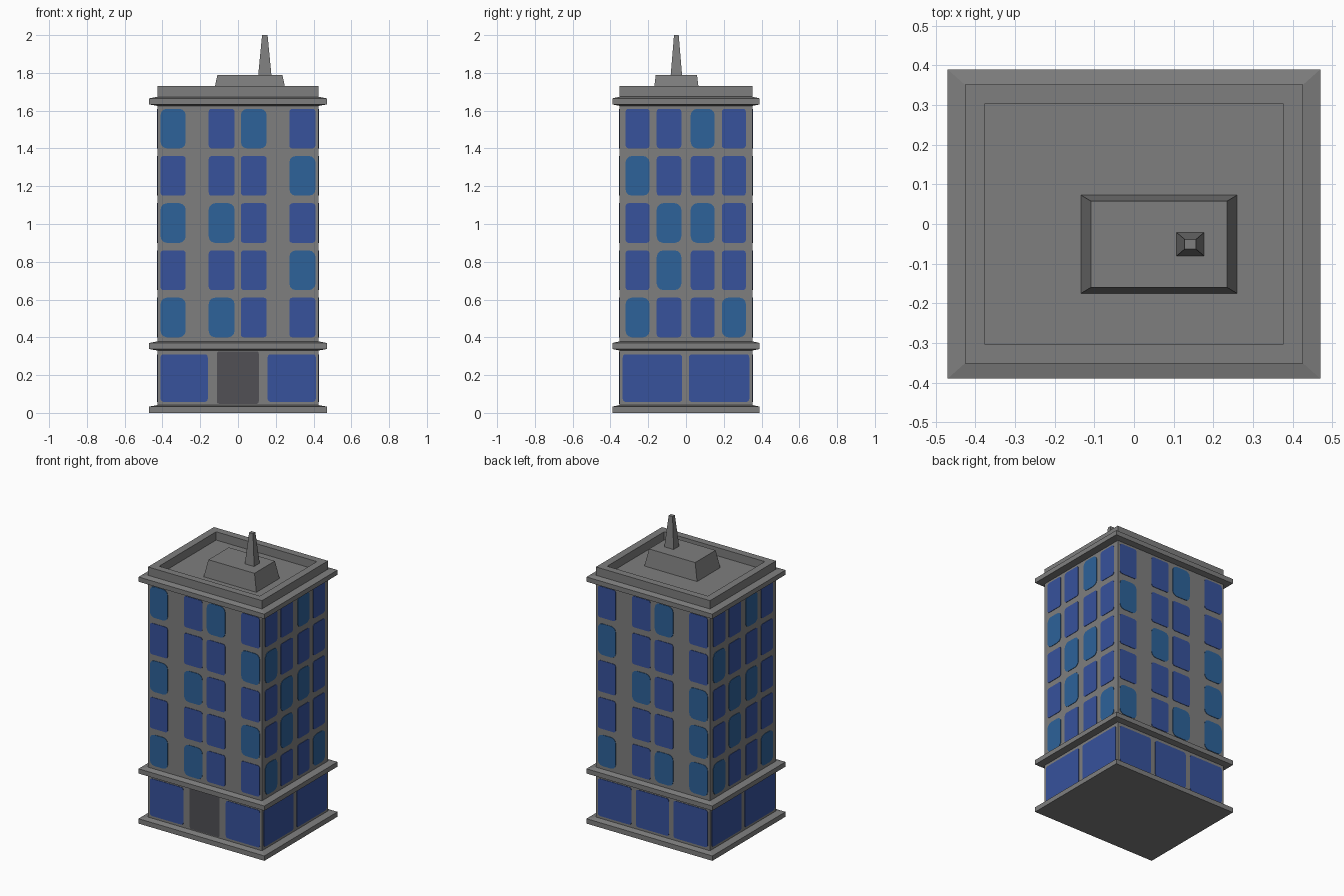
import bpy, math

if "Cube" in bpy.data.objects:
    bpy.data.objects.remove(bpy.data.objects["Cube"])


def material(name, rgb):
    m = bpy.data.materials.new(name)
    m.diffuse_color = (*rgb, 1)
    m.use_nodes = True
    m.node_tree.nodes["Principled BSDF"].inputs["Base Color"].default_value = m.diffuse_color
    return m


GREY = material("grey concrete", (0.21, 0.21, 0.21))
DARK = material("dark grey", (0.082, 0.08, 0.089))
BLUE = material("blue glass", (0.038, 0.085, 0.335))
TEAL = material("teal glass", (0.026, 0.122, 0.32))

HX, HY = 0.426, 0.352      # wall half sizes


def make(name, verts, faces, mats):
    me = bpy.data.meshes.new(name)
    me.from_pydata(verts, [], faces)
    for m in mats:
        me.materials.append(m)
    ob = bpy.data.objects.new(name, me)
    bpy.context.collection.objects.link(ob)
    return ob


def loft(name, rings, mats=(GREY,), centre=(0, 0)):
    """Stack of rectangles (half x, half y, z), capped at both ends."""
    cx, cy = centre
    verts = [(cx + sx * a, cy + sy * b, z) for a, b, z in rings
             for sx, sy in ((-1, -1), (1, -1), (1, 1), (-1, 1))]
    faces = [(3, 2, 1, 0)]
    for r in range(len(rings) - 1):
        for i in range(4):
            j = (i + 1) % 4
            faces.append((4 * r + i, 4 * r + j, 4 * r + 4 + j, 4 * r + 4 + i))
    n = 4 * len(rings) - 4
    faces.append((n, n + 1, n + 2, n + 3))
    return make(name, verts, faces, mats)


# side -> mapping of (along, out, z) to world; "along" runs left to right as seen
SIDES = {
    "front": lambda u, d, z: (u, -HY - d, z),
    "right": lambda u, d, z: (HX + d, u, z),
    "back": lambda u, d, z: (-u, HY + d, z),
    "left": lambda u, d, z: (-HX - d, -u, z),
}


def plate(name, side, u0, u1, z0, z1, radius, mat, depth=0.003):
    """Thin rounded rectangle lying on a wall."""
    outline = []
    corners = ((u1, z1, -1, -1), (u0, z1, 1, -1), (u0, z0, 1, 1), (u1, z0, -1, 1))
    for k, (u, z, su, sz) in enumerate(corners):
        for s in range(4):
            a = math.pi / 2 * (k + s / 3)
            outline.append((u + radius * (su + math.cos(a)),
                            z + radius * (sz + math.sin(a))))
    n = len(outline)
    place = SIDES[side]
    verts = [place(u, d, z) for d in (0, depth) for u, z in outline]
    faces = [tuple(range(n, 2 * n))]
    faces += [(i, (i + 1) % n, n + (i + 1) % n, n + i) for i in range(n)]
    make(name, verts, faces, [mat])


# walls with parapet and sunken dark roof
tower = loft("tower_walls", [(HX, HY, 0.0), (HX, HY, 1.73),
                             (0.376, 0.304, 1.73), (0.376, 0.304, 1.65)],
             (GREY, DARK))
tower.data.polygons[-1].material_index = 1

# plinth and the two ledges
loft("base_slab", [(0.47, 0.39, 0), (0.47, 0.39, 0.033), (0.425, 0.35, 0.042)])
for name, z in (("lower_ledge", 0.33), ("cornice", 1.625)):
    loft(name, [(0.425, 0.35, z), (0.47, 0.39, z + 0.008),
                (0.47, 0.39, z + 0.04), (0.425, 0.35, z + 0.049)])

# roof house and mast
loft("roof_house", [(0.202, 0.127, 1.65), (0.172, 0.109, 1.79)], centre=(0.063, -0.051))
loft("roof_mast", [(0.035, 0.03, 1.788), (0.0145, 0.0125, 2.0)], centre=(0.142, -0.051))

# upper windows: top row first, T = teal pane, D = blue pane
WIDE = ((-0.41, -0.277), (-0.155, -0.018), (0.015, 0.152), (0.272, 0.41))
NARROW = ((-0.32, -0.193), (-0.155, -0.025), (0.025, 0.152), (0.19, 0.317))
PATTERNS = {
    "front": (WIDE, "TDTD DDDT TTDD DDDT TTDD"),
    "right": (NARROW, "DDTD TDDD DTTD DTDD TDDT"),
    "back": (WIDE, "DDTD TDDD DTDT DDDT TDTT"),
    "left": (NARROW, "DDTD TDDD DTTD DTDD TDDT"),
}
for side, (columns, pattern) in PATTERNS.items():
    for r, row in enumerate(pattern.split()):
        z = 1.4 - 0.25 * r
        for c, (u0, u1) in enumerate(columns):
            teal = row[c] == "T"
            plate(f"{side}_window_{r}_{c}", side, u0, u1, z, z + 0.21,
                  0.034 if teal else 0.016, TEAL if teal else BLUE)

# ground floor panes and door
SHOP = {
    "front": ((-0.41, -0.16), (0.157, 0.412)),
    "right": ((-0.335, -0.02), (0.015, 0.335)),
    "back": ((-0.41, -0.16), (-0.125, 0.12), (0.155, 0.41)),
    "left": ((-0.335, -0.02), (0.015, 0.335)),
}
for side, panes in SHOP.items():
    for i, (u0, u1) in enumerate(panes):
        plate(f"{side}_shop_window_{i}", side, u0, u1, 0.058, 0.31, 0.016, BLUE)
plate("front_door", "front", -0.112, 0.11, 0.048, 0.326, 0.012, DARK)
